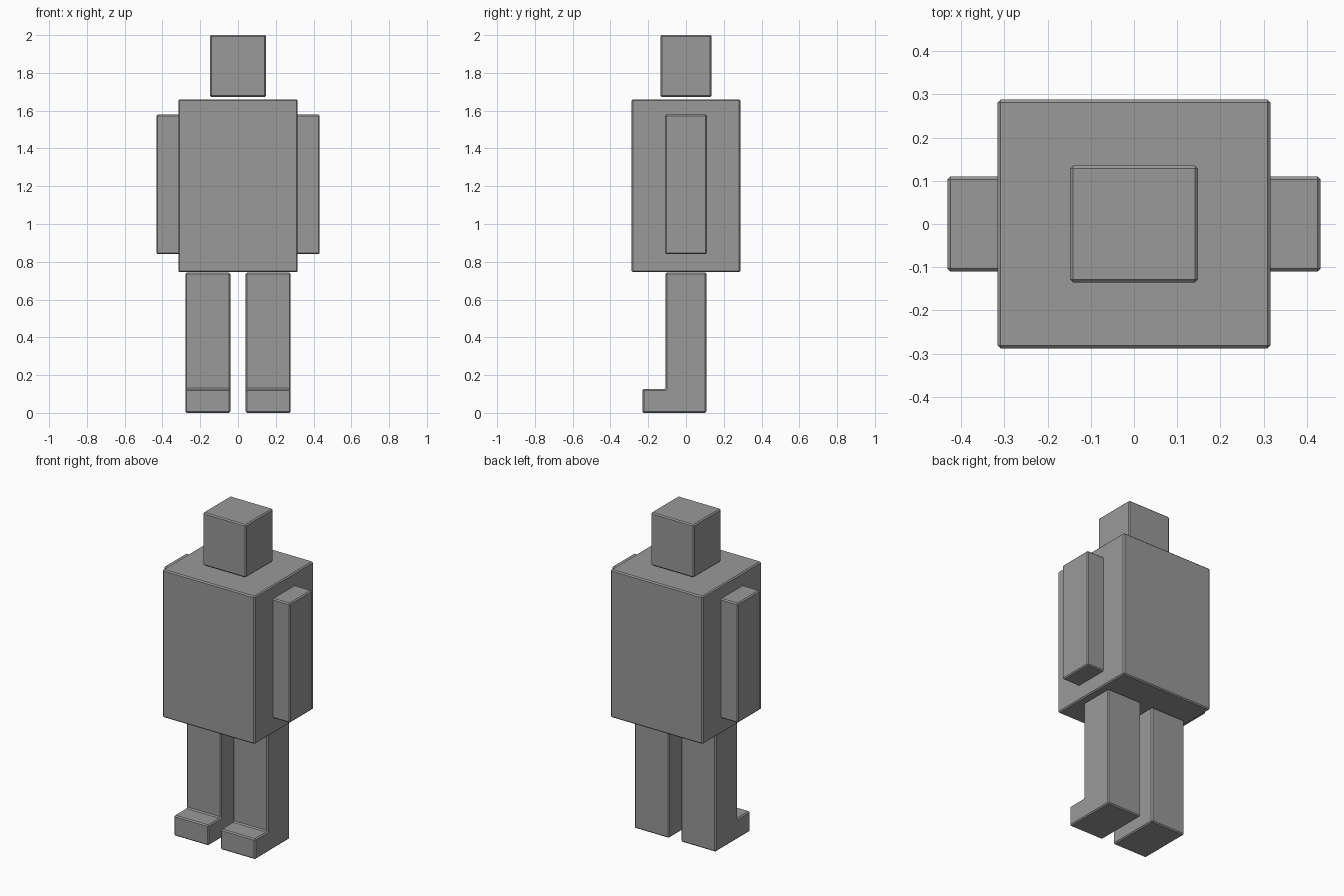
import bpy, bmesh

if "Cube" in bpy.data.objects:
    bpy.data.objects.remove(bpy.data.objects["Cube"])

BEVEL = 0.007

# Dark grey used on every part
grey = bpy.data.materials.new("dark_grey")
grey.diffuse_color = (0.32, 0.32, 0.32, 1)
grey.use_nodes = True
grey.node_tree.nodes["Principled BSDF"].inputs["Base Color"].default_value = grey.diffuse_color


def finish(name, bm):
    """Chamfer every edge and link the part to the scene."""
    bmesh.ops.recalc_face_normals(bm, faces=bm.faces)
    bmesh.ops.bevel(bm, geom=bm.edges[:], offset=BEVEL, segments=1,
                    profile=0.5, affect='EDGES', clamp_overlap=True)
    bmesh.ops.recalc_face_normals(bm, faces=bm.faces)
    mesh = bpy.data.meshes.new(name)
    bm.to_mesh(mesh)
    bm.free()
    mesh.materials.append(grey)
    obj = bpy.data.objects.new(name, mesh)
    bpy.context.collection.objects.link(obj)
    return obj


def prism(name, profile, x0, x1):
    """Extrude a (y, z) profile along x."""
    bm = bmesh.new()
    face = bm.faces.new([bm.verts.new((x0, y, z)) for y, z in profile])
    ext = bmesh.ops.extrude_face_region(bm, geom=[face])
    verts = [v for v in ext["geom"] if isinstance(v, bmesh.types.BMVert)]
    bmesh.ops.translate(bm, verts=verts, vec=(x1 - x0, 0, 0))
    return finish(name, bm)


def box(name, x0, x1, y, z0, z1):
    return prism(name, [(-y, z0), (y, z0), (y, z1), (-y, z1)], x0, x1)


# Head and torso
box("head", -0.148, 0.148, 0.135, 1.673, 2.0)
box("torso", -0.316, 0.316, 0.288, 0.745, 1.66)

# L-shaped leg with the foot pointing forward
leg_profile = [(0.108, 0), (0.108, 0.743), (-0.108, 0.743),
               (-0.108, 0.126), (-0.23, 0.126), (-0.23, 0)]

# Arms and legs on both sides
for side, s in (("left", -1), ("right", 1)):
    box(side + "_arm", *sorted((s * 0.305, s * 0.432)), 0.110, 0.84, 1.58)
    prism(side + "_leg", leg_profile, *sorted((s * 0.041, s * 0.279)))
